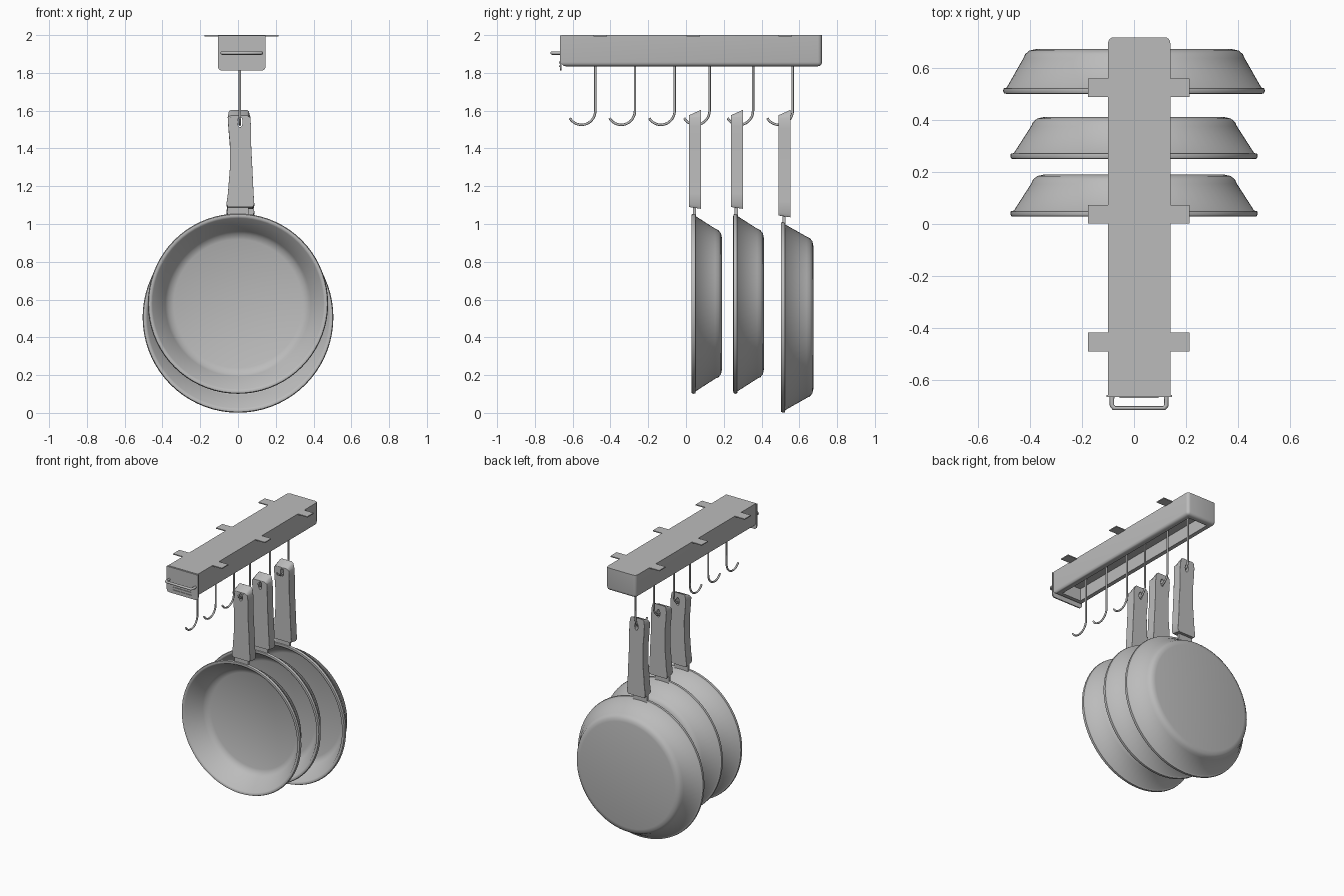
import bpy, bmesh, math
from mathutils import Vector, Matrix

if "Cube" in bpy.data.objects:
    bpy.data.objects.remove(bpy.data.objects["Cube"])

metal = bpy.data.materials.new("grey_metal")
metal.diffuse_color = (0.5, 0.5, 0.5, 1)
metal.use_nodes = True
metal.node_tree.nodes["Principled BSDF"].inputs["Base Color"].default_value = metal.diffuse_color


def finish(ob, angle=35):
    ob.data.materials.clear()
    ob.data.materials.append(metal)
    bpy.ops.object.select_all(action='DESELECT')
    ob.select_set(True)
    bpy.context.view_layer.objects.active = ob
    bpy.ops.object.shade_smooth_by_angle(angle=math.radians(angle))
    return ob


def from_bmesh(name, bm, angle=35):
    bmesh.ops.recalc_face_normals(bm, faces=bm.faces)
    me = bpy.data.meshes.new(name)
    bm.to_mesh(me)
    bm.free()
    ob = bpy.data.objects.new(name, me)
    bpy.context.collection.objects.link(ob)
    return finish(ob, angle)


def box_bm(lo, hi):
    bm = bmesh.new()
    bmesh.ops.create_cube(bm, size=1)
    lo, hi = Vector(lo), Vector(hi)
    for v in bm.verts:
        v.co = Vector([(lo[i] + hi[i]) / 2 + v.co[i] * (hi[i] - lo[i]) for i in range(3)])
    return bm


def box(name, lo, hi):
    return from_bmesh(name, box_bm(lo, hi))


def curve_mesh(name, splines, radius=0, extrude=0):
    """Tube (radius) along open paths, or a filled flat outline (extrude)."""
    cu = bpy.data.curves.new(name, 'CURVE')
    cu.dimensions = '2D' if extrude else '3D'
    if extrude:
        cu.fill_mode = 'BOTH'
        cu.extrude = extrude
    else:
        cu.bevel_depth, cu.bevel_resolution, cu.use_fill_caps = radius, 2, True
    for pts in splines:
        s = cu.splines.new('POLY')
        s.points.add(len(pts) - 1)
        for p, c in zip(s.points, pts):
            p.co = (*c, 1)
        s.use_cyclic_u = bool(extrude)
    ob = bpy.data.objects.new(name, cu)
    bpy.context.collection.objects.link(ob)
    bpy.ops.object.select_all(action='DESELECT')
    ob.select_set(True)
    bpy.context.view_layer.objects.active = ob
    bpy.ops.object.convert(target='MESH')
    return bpy.context.view_layer.objects.active


# Rack housing: rounded below, hollow underneath
bm = box_bm((-0.10, -0.66, 1.835), (0.14, 0.72, 2.0))
soft = [e for e in bm.edges
        if all(v.co.z < 1.9 for v in e.verts) or all(v.co.y > 0 for v in e.verts)
        and abs(e.verts[0].co.z - e.verts[1].co.z) > 0.1]
bmesh.ops.bevel(bm, geom=soft, offset=0.022, segments=4, profile=0.5, affect='EDGES')
bm.normal_update()
under = max((f for f in bm.faces if f.normal.z < -0.99), key=lambda f: f.calc_area())
bmesh.ops.inset_region(bm, faces=[under], thickness=0.03)
for v in under.verts:
    v.co.z += 0.0
ext = bmesh.ops.extrude_discrete_faces(bm, faces=[under])
for v in ext['faces'][0].verts:
    v.co.z += 0.09
from_bmesh("rack_housing", bm, 40)

# Mounting straps across the top
for i, y in enumerate((-0.455, 0.038, 0.525)):
    box(f"mounting_strap_{i}", (-0.178, y - 0.036, 1.993), (0.215, y + 0.036, 2.0))

# End plate with chamfered lower corners, slats and pull bar
bm = box_bm((-0.106, -0.668, 1.812), (0.146, -0.659, 1.997))
bmesh.ops.bevel(bm, geom=[e for e in bm.edges if all(v.co.z < 1.9 for v in e.verts)
                          and abs(e.verts[0].co.y - e.verts[1].co.y) > 0.005],
                offset=0.02, segments=3, profile=0.5, affect='EDGES')
from_bmesh("end_plate", bm)
for i, z in enumerate((1.835, 1.855)):
    box(f"plate_slat_{i}", (-0.055, -0.672, z - 0.004), (0.095, -0.667, z + 0.004))
bar = [(-0.085, -0.66, 1.905), (-0.085, -0.70, 1.905), (-0.077, -0.71, 1.905),
       (0.117, -0.71, 1.905), (0.125, -0.70, 1.905), (0.125, -0.66, 1.905)]
finish(curve_mesh("pull_bar", [bar], radius=0.009), 50)

# Hooks
for i, y in enumerate((-0.48, -0.27, -0.06, 0.125, 0.355, 0.565)):
    path = [(0.01, y, 1.94)]
    for k in range(15):
        a = math.radians(-148 * k / 14)
        path.append((0.01, y - 0.073 + 0.073 * math.cos(a), 1.6 + 0.075 * math.sin(a)))
    finish(curve_mesh(f"hook_{i}", [path], radius=0.0065), 50)


def pan(name, y, z, r, base, depth):
    """Lathe the pan bowl about the y axis; y is the front of the rim."""
    prof = [(0, depth), (base - 0.035, depth), (base - 0.012, depth - 0.005),
            (base + 0.004, depth - 0.018), (base + 0.012, depth - 0.035),
            (r - 0.014, 0.024), (r - 0.002, 0.021), (r, 0.011), (r - 0.004, 0.002),
            (r - 0.014, 0), (r - 0.024, 0.006), (base, depth - 0.045),
            (base - 0.015, depth - 0.026), (base - 0.045, depth - 0.014), (0, depth - 0.012)]
    bm = bmesh.new()
    vs = [bm.verts.new((a, b, 0)) for a, b in prof]
    es = [bm.edges.new(p) for p in zip(vs, vs[1:])]
    bmesh.ops.spin(bm, geom=vs + es, cent=(0, 0, 0), axis=(0, 1, 0),
                   angle=2 * math.pi, steps=72, use_duplicate=False)
    bmesh.ops.remove_doubles(bm, verts=bm.verts, dist=1e-4)
    bmesh.ops.translate(bm, verts=bm.verts, vec=(0, y, z))
    from_bmesh(name, bm, 50)


def handle(name, y, bottom):
    """Waisted grip with a hanging hole; y is its middle depth."""
    h = 1.59 - bottom
    side = [(0.066, 0), (0.074, 0.03), (0.068, 0.15), (0.060, 0.4), (0.056, 0.65),
            (0.060, 0.85), (0.060, 0.95), (0.053, 0.985), (0.042, 1)]
    skew = lambda t: 0.012 + 0.008 * math.sin(math.pi * t) - 0.008 * t
    outline = [(skew(t) + w, bottom + h * t) for w, t in side]
    outline += [(skew(t) - w, bottom + h * t) for w, t in reversed(side)]
    hole = [(0.011 + 0.013 * math.cos(-k * math.pi / 8), 1.54 + 0.028 * math.sin(-k * math.pi / 8))
            for k in range(16)]
    ob = curve_mesh(name, [[(a, b, 0) for a, b in outline], [(a, b, 0) for a, b in hole]],
                    extrude=0.0325)
    bm = bmesh.new()
    bm.from_mesh(ob.data)
    bmesh.ops.remove_doubles(bm, verts=bm.verts, dist=1e-5)
    bmesh.ops.transform(bm, matrix=Matrix.Rotation(math.pi / 2, 4, 'X'), verts=bm.verts)
    # slanted ends: the top rises and the bottom drops toward the back
    for v in bm.verts:
        t = (v.co.z - bottom) / h
        v.co.z += v.co.y * (0.45 if t > 0.97 else -0.15 if t < 0.04 else 0)
        v.co.y += y
    bmesh.ops.recalc_face_normals(bm, faces=bm.faces)
    bm.to_mesh(ob.data)
    bm.free()
    mod = ob.modifiers.new("soft_edges", 'BEVEL')
    mod.width, mod.segments, mod.limit_method = 0.007, 2, 'ANGLE'
    mod.angle_limit = math.radians(50)
    finish(ob, 40)


# Pans with necks and grips
for i, (y, z, r, base, depth, bottom) in enumerate((
        (0.028, 0.578, 0.477, 0.385, 0.162, 1.085),
        (0.250, 0.578, 0.477, 0.385, 0.162, 1.085),
        (0.502, 0.506, 0.505, 0.415, 0.172, 1.04))):
    pan(f"pan_{i}", y, z, r, base, depth)
    handle(f"pan_grip_{i}", y + 0.02, bottom)
    box(f"pan_neck_{i}", (-0.055, y + 0.008, z + r - 0.02), (0.055, y + 0.026, bottom + 0.02))
